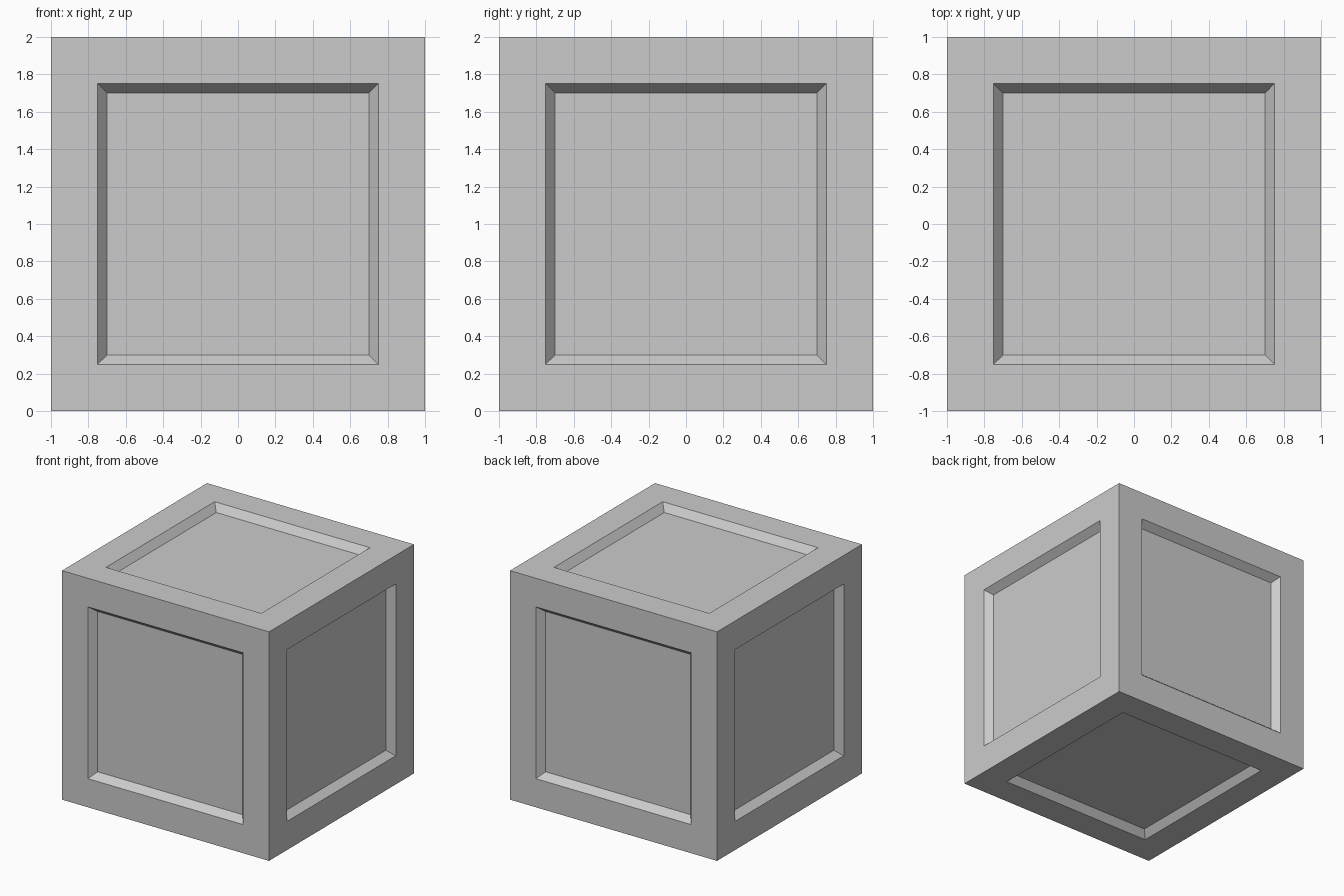
import bpy
import bmesh
from mathutils import Matrix

if "Cube" in bpy.data.objects:
    bpy.data.objects.remove(bpy.data.objects["Cube"])

FRAME = 0.25   # border width around each panel
SLOPE = 0.05   # inward run of the bevelled panel wall
DEPTH = 0.062  # how far each panel is recessed

# Crate: a cube with a recessed panel on all six sides
bm = bmesh.new()
bmesh.ops.create_cube(bm, size=2, matrix=Matrix.Translation((0, 0, 1)))
panels = bm.faces[:]

# Flat frame, then sloped wall down to the panel floor
bmesh.ops.inset_individual(bm, faces=panels, thickness=FRAME, use_even_offset=True)
bmesh.ops.inset_individual(bm, faces=panels, thickness=SLOPE, use_even_offset=True)
for face in panels:
    bmesh.ops.translate(bm, verts=face.verts[:], vec=-DEPTH * face.normal.normalized())
bm.normal_update()

mesh = bpy.data.meshes.new("panelled_crate")
bm.to_mesh(mesh)
bm.free()
crate = bpy.data.objects.new("panelled_crate", mesh)
bpy.context.collection.objects.link(crate)
